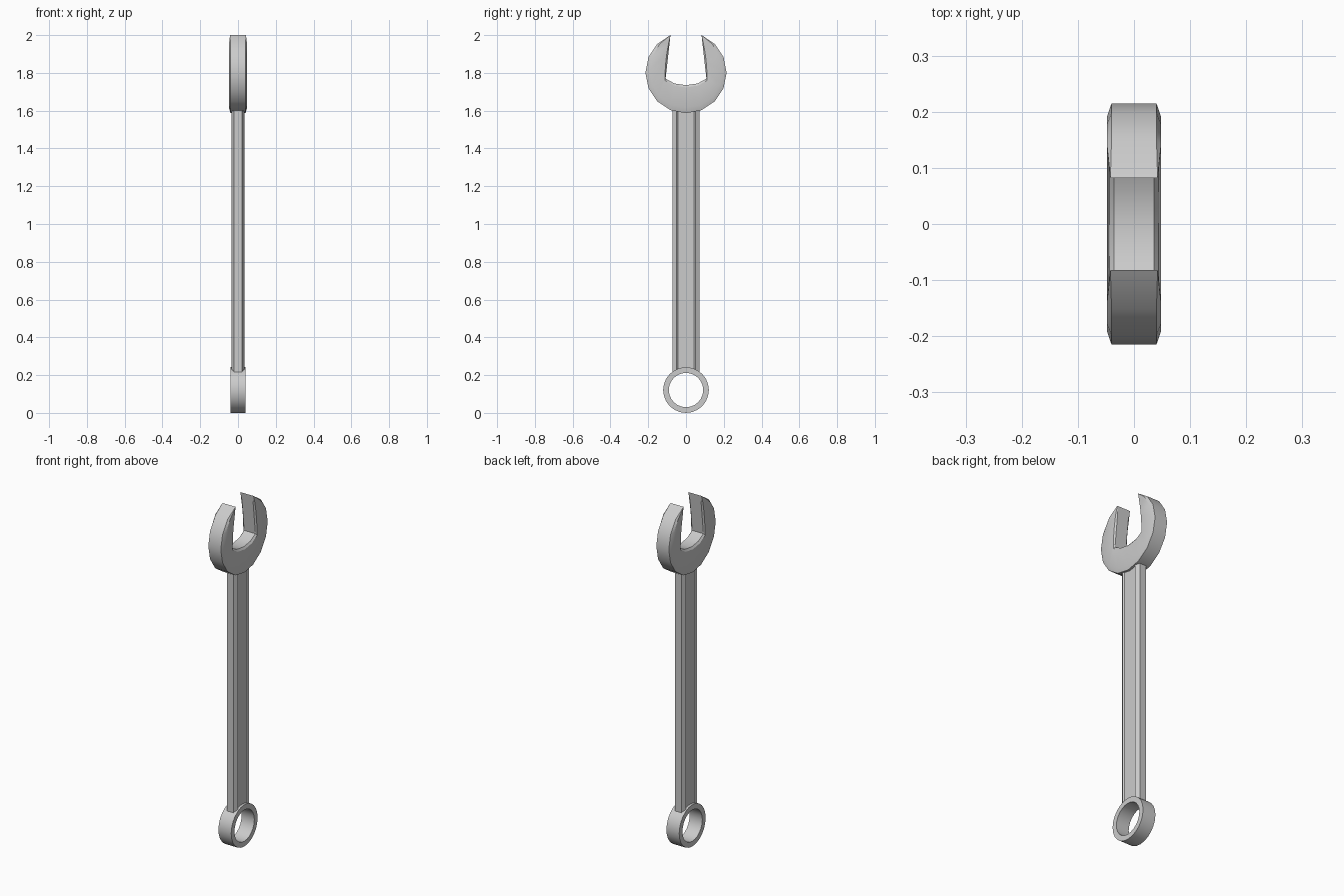
import bpy, bmesh
from math import sin, cos, pi, radians

if "Cube" in bpy.data.objects:
    bpy.data.objects.remove(bpy.data.objects["Cube"])


def finish(name, bm, angle=28):
    bmesh.ops.remove_doubles(bm, verts=bm.verts, dist=1e-5)
    bmesh.ops.recalc_face_normals(bm, faces=bm.faces)
    me = bpy.data.meshes.new(name)
    bm.to_mesh(me)
    bm.free()
    ob = bpy.data.objects.new(name, me)
    bpy.context.collection.objects.link(ob)
    bpy.ops.object.select_all(action='DESELECT')
    ob.select_set(True)
    bpy.context.view_layer.objects.active = ob
    bpy.ops.object.shade_smooth_by_angle(angle=radians(angle))
    return ob


def loft(name, sections, closed=False, caps=False):
    """Skin a list of closed cross-sections."""
    bm = bmesh.new()
    rows = [[bm.verts.new(p) for p in s] for s in sections]
    pairs = list(zip(rows, rows[1:]))
    if closed:
        pairs.append((rows[-1], rows[0]))
    for a, b in pairs:
        n = len(a)
        for i in range(n):
            bm.faces.new((a[i], a[(i + 1) % n], b[(i + 1) % n], b[i]))
    if caps:
        bm.faces.new(rows[0])
        bm.faces.new(rows[-1])
    return finish(name, bm)


# Open jaw: 16-sided disc with a slot, running from tip to tip
R, CZ = 0.215, 1.8014
tip = (R * cos(radians(67.5)), CZ + R * sin(radians(67.5)))
corner = (0.108, 1.77)
half = [(tip[0] + (corner[0] - tip[0]) * i / 5,
         tip[1] + (corner[1] - tip[1]) * i / 5) for i in range(6)]
half.append((0.062, 1.744))
slot = half + [(0, 1.735)] + [(-y, z) for y, z in reversed(half)]
jaw = []
for i, inner in enumerate(slot):
    a = radians(67.5 - 22.5 * i)
    outer = (R * cos(a), CZ + R * sin(a))

    def at(t, x):
        if i in (0, 14):
            x = 0.042 if x > 0 else -0.042
        return (x, outer[0] + (inner[0] - outer[0]) * t,
                outer[1] + (inner[1] - outer[1]) * t)

    side = [(0, 0.040), (0.2, 0.048), (0.92, 0.044), (1, 0.036)]
    jaw.append([at(t, x) for t, x in side] +
               [at(t, -x) for t, x in reversed(side)])
loft("open_jaw", jaw)

# Handle: chamfered bar with a shallow recess on both broad faces
quarter = [(0.021, 0.072), (0.034, 0.050), (0.027, 0.042)]
right = [(x, y) for x, y in quarter] + [(x, -y) for x, y in reversed(quarter)]
profile = right + [(-x, -y) for x, y in right]
loft("handle", [[(x, y, z) for x, y in profile] for z in (0.216, 1.63)], caps=True)

# Ring end
ring = []
for i in range(24):
    a = 2 * pi * i / 24
    ring.append([(x, r * cos(a), 0.121 + r * sin(a))
                 for r, x in ((0.121, -0.041), (0.121, 0.041),
                              (0.091, 0.041), (0.091, -0.041))])
loft("ring_end", ring, closed=True)
